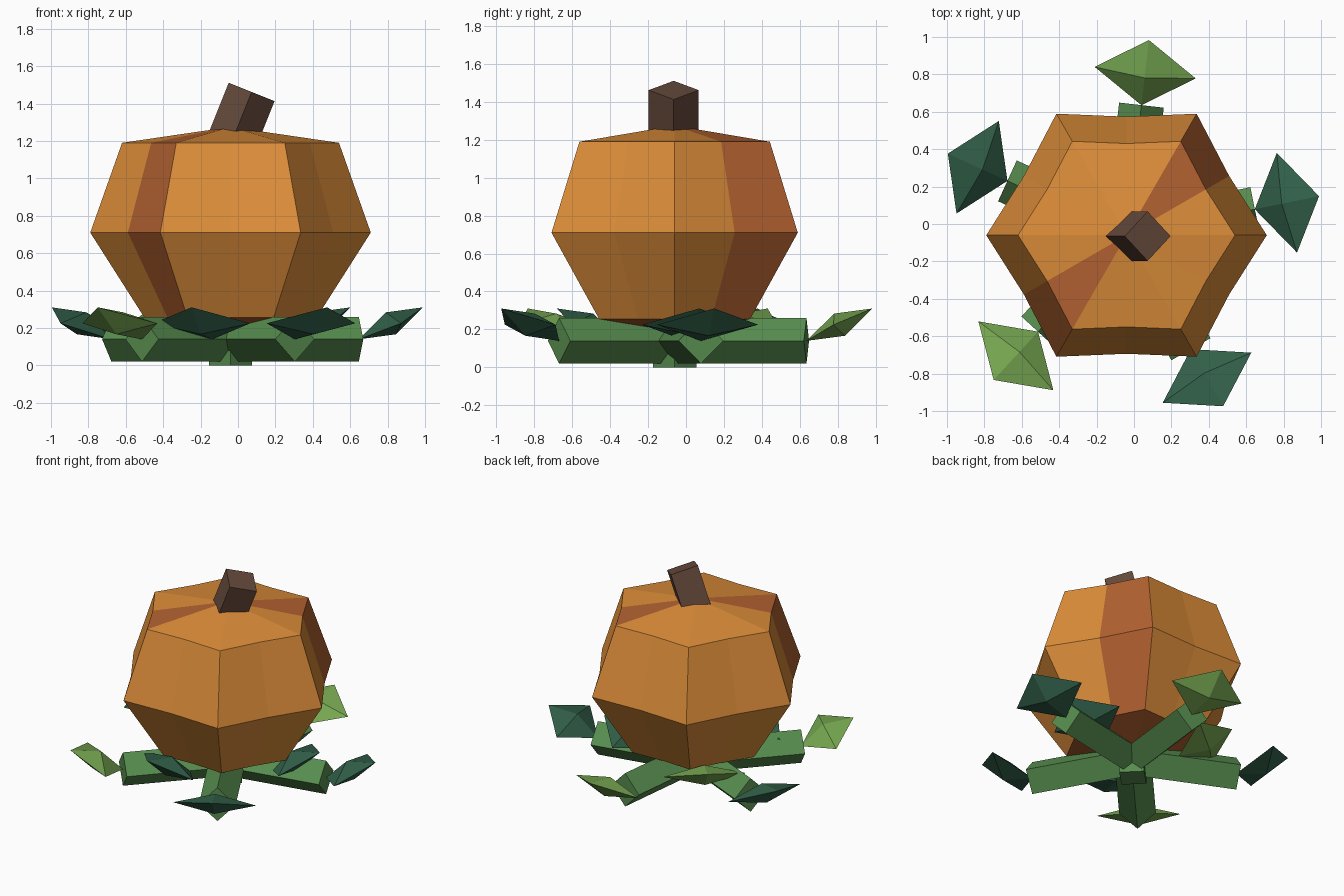
import bpy, bmesh, math
from mathutils import Matrix, Vector

if "Cube" in bpy.data.objects:
    bpy.data.objects.remove(bpy.data.objects["Cube"])

CX, CY = -0.04, -0.06


def material(name, rgb):
    lin = [(c / 255) ** 2.2 for c in rgb]
    m = bpy.data.materials.new(name)
    m.diffuse_color = (*lin, 1)
    m.use_nodes = True
    m.node_tree.nodes["Principled BSDF"].inputs["Base Color"].default_value = m.diffuse_color
    return m


ORANGE = material("orange_skin", (220, 140, 60))
RUST = material("rust_skin", (178, 98, 52))
BROWN = material("brown_stem", (102, 75, 62))
GREEN = material("vine_green", (88, 140, 80))
TEAL = material("dark_leaf", (54, 98, 76))
LIME = material("light_leaf", (118, 166, 82))


def make_object(name, bm, *mats):
    bmesh.ops.recalc_face_normals(bm, faces=bm.faces)
    me = bpy.data.meshes.new(name)
    bm.to_mesh(me)
    bm.free()
    for m in mats:
        me.materials.append(m)
    ob = bpy.data.objects.new(name, me)
    bpy.context.collection.objects.link(ob)
    return ob


def square_bar(name, start, end, half_diag, mat):
    """Square bar standing on its edge, running from start to end."""
    a, b = Vector(start), Vector(end)
    d = (b - a).normalized()
    side = Vector((0, 1, 0)) if abs(d.z) > 0.5 else d.cross(Vector((0, 0, 1))).normalized()
    up = side.cross(d)
    bm = bmesh.new()
    rings = [[bm.verts.new(p + v * half_diag) for v in (side, up, -side, -up)] for p in (a, b)]
    for i in range(4):
        j = (i + 1) % 4
        bm.faces.new((rings[0][i], rings[0][j], rings[1][j], rings[1][i]))
    for r in rings:
        bm.faces.new(r)
    return make_object(name, bm, mat)


def leaf(name, angle, radius, mat):
    """Flattened octahedron, tip raised outward."""
    bm = bmesh.new()
    bmesh.ops.create_cone(bm, segments=4, radius1=1, radius2=0, depth=1, cap_ends=False,
                          matrix=Matrix.Translation((0, 0, 0.5)))
    bmesh.ops.create_cone(bm, segments=4, radius1=1, radius2=0, depth=1, cap_ends=False,
                          matrix=Matrix.Rotation(math.pi, 4, 'X') @ Matrix.Translation((0, 0, 0.5)))
    bmesh.ops.remove_doubles(bm, verts=bm.verts, dist=0.001)
    bm.transform(Matrix.Translation((CX, CY, 0.225)) @ Matrix.Rotation(angle, 4, 'Z')
                 @ Matrix.Translation((radius, 0, 0)) @ Matrix.Rotation(-math.radians(26), 4, 'Y')
                 @ Matrix.Diagonal((0.195, 0.272, 0.065, 1)))
    return make_object(name, bm, mat)


# Ribbed pumpkin body: three 12-point rings closed by a fan at each end
bm = bmesh.new()
rings = []
for r, z in ((0.46, 0.255), (0.75, 0.71), (0.58, 1.19)):
    rings.append([bm.verts.new((CX + r * k * math.cos(i * math.pi / 6),
                                CY + r * k * math.sin(i * math.pi / 6), z))
                  for i, k in enumerate([1, 0.845] * 6)])
bottom = bm.verts.new((CX, CY, 0.175))
top = bm.verts.new((CX, CY, 1.275))
for i in range(12):
    j = (i + 1) % 12
    faces = [bm.faces.new((lo[i], lo[j], hi[j], hi[i])) for lo, hi in zip(rings, rings[1:])]
    faces.append(bm.faces.new((rings[2][i], rings[2][j], top)))
    for f in faces:
        f.material_index = 1 if i in (1, 7) else 0
    bm.faces.new((rings[0][j], rings[0][i], bottom)).material_index = 1
make_object("pumpkin_body", bm, ORANGE, RUST)

# Tilted stem
square_bar("stem", (-0.047, -0.065, 1.163), (0.073, -0.065, 1.462), 0.132, BROWN)

# Root stub and radiating vines with leaves at their ends
square_bar("root_stub", (CX, CY, 0), (CX, CY, 0.2), 0.115, GREEN)
for k in range(5):
    a = 0.2 + k * math.tau / 5
    square_bar(f"vine_{k}", (CX, CY, 0.14),
               (CX + 0.7 * math.cos(a), CY + 0.7 * math.sin(a), 0.14), 0.12, GREEN)
    leaf(f"outer_leaf_{k}", a, 0.875, LIME if k % 2 else TEAL)

# Inner leaves tucked under the body
for k in range(3):
    leaf(f"inner_leaf_{k}", 0.2 + k * math.tau / 3, 0.48, LIME if k % 2 else TEAL)
